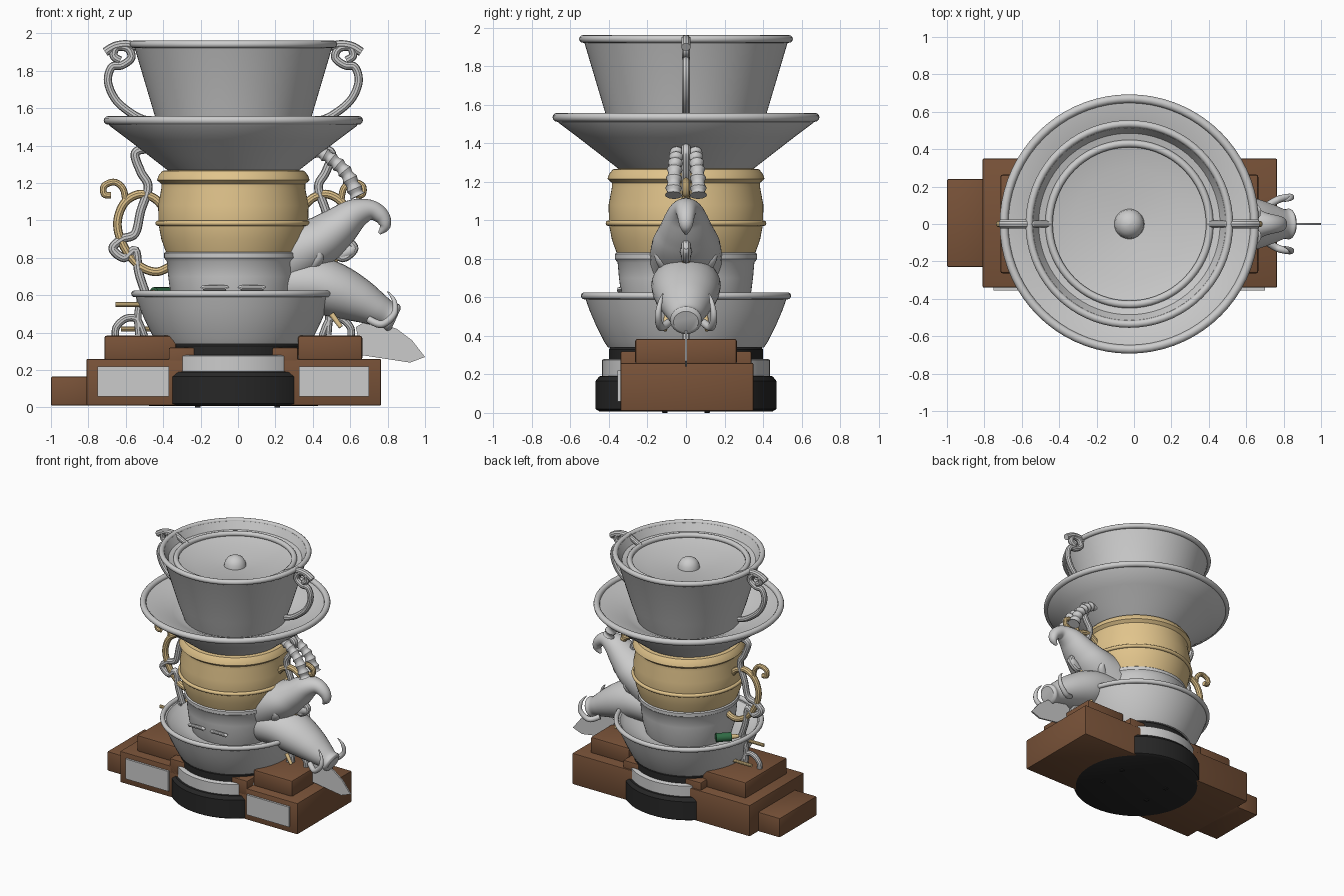
import bpy, bmesh, math
from mathutils import Vector

CX = -0.025  # axis of the stacked vessels


def material(name, col):
    m = bpy.data.materials.new(name)
    m.diffuse_color = (*col, 1)
    return m


WOOD = material("wood", (0.19, 0.085, 0.04))
BLACK = material("black", (0.02, 0.02, 0.02))
GOLD = material("gold", (0.75, 0.55, 0.26))
GREEN = material("green", (0.03, 0.15, 0.06))


def finish(name, bm, mat=None):
    bmesh.ops.recalc_face_normals(bm, faces=bm.faces)
    me = bpy.data.meshes.new(name)
    bm.to_mesh(me)
    bm.free()
    ob = bpy.data.objects.new(name, me)
    bpy.context.collection.objects.link(ob)
    if mat:
        me.materials.append(mat)
    return ob


def skin(bm, rings, closed=False, caps=True):
    vs = [[bm.verts.new(p) for p in r] for r in rings]
    n = len(vs[0])
    pairs = list(zip(vs, vs[1:])) + ([(vs[-1], vs[0])] if closed else [])
    for a, b in pairs:
        for i in range(n):
            bm.faces.new((a[i], a[(i + 1) % n], b[(i + 1) % n], b[i]))
    if caps and not closed:
        bm.faces.new(vs[0])
        bm.faces.new(vs[-1])


def lathe(name, profile, mat=None, closed=False, n=72):
    bm = bmesh.new()
    rings = [[(CX + r * math.cos(2 * math.pi * i / n), r * math.sin(2 * math.pi * i / n), z)
              for i in range(n)] for r, z in profile]
    skin(bm, rings, closed)
    return finish(name, bm, mat)


def rim(name, r, z, t, mat=None):
    lathe(name, [(r + t * math.cos(a * math.pi / 6), z + t * math.sin(a * math.pi / 6))
                 for a in range(12)], mat, True)


def box(name, x0, x1, y0, y1, z0, z1, mat=None, bev=0.008):
    bm = bmesh.new()
    bmesh.ops.create_cube(bm, size=1)
    for v in bm.verts:
        v.co = ((x0 + x1) / 2 + v.co.x * (x1 - x0), (y0 + y1) / 2 + v.co.y * (y1 - y0),
                (z0 + z1) / 2 + v.co.z * (z1 - z0))
    if bev:
        bmesh.ops.bevel(bm, geom=bm.edges[:], offset=bev, segments=2, affect='EDGES', profile=0.5)
    return finish(name, bm, mat)


def smooth(rows, k):
    # Catmull-Rom subdivision of rows of numbers
    P = [rows[0]] + list(rows) + [rows[-1]]
    out = []
    for i in range(1, len(P) - 2):
        for s in range(k):
            t = s / k
            out.append([0.5 * (2 * b + (c - a) * t + (2 * a - 5 * b + 4 * c - d) * t * t
                               + (3 * b - a - 3 * c + d) * t ** 3)
                        for a, b, c, d in zip(P[i - 1], P[i], P[i + 1], P[i + 2])])
    return out + [list(rows[-1])]


def loft(name, rows, mat=None, k=6, n=16):
    # rows: x, y, z, in-plane radius, sideways radius
    R = smooth(rows, k) if k > 1 else rows
    C = [Vector(r[:3]) for r in R]
    rings = []
    for i, r in enumerate(R):
        t = (C[min(i + 1, len(C) - 1)] - C[max(i - 1, 0)]).normalized()
        up = t.cross(Vector((0, 1, 0))).normalized()
        side = up.cross(t)
        rings.append([C[i] + up * r[3] * math.cos(a) + side * r[4] * math.sin(a)
                      for a in (2 * math.pi * j / n for j in range(n))])
    bm = bmesh.new()
    skin(bm, rings)
    return finish(name, bm, mat)


def tube(name, pts, r, mat=None, y=0, both=False, k=6, n=10):
    for sx, tag in ((1, "left"), (-1, "right"))[:2 if both else 1]:
        loft(f"{name}_{tag}" if both else name,
             [(CX + sx * (x - CX), y, z, r, r) for x, z in pts], mat, k, n)


# Wooden plinth with stepped blocks, plaques and feet
box("plinth", -0.81, 0.765, -0.34, 0.35, 0.01, 0.26, WOOD)
box("plinth_step", -1.0, -0.8, -0.23, 0.24, 0.01, 0.165, WOOD)
for tag, a, b, c, d, p, q in (("left", -0.715, -0.33, -0.37, -0.22, -0.75, -0.37),
                              ("right", 0.32, 0.665, 0.17, 0.32, 0.325, 0.70)):
    box("upper_block_" + tag, a, b, -0.265, 0.265, 0.25, 0.385, WOOD, 0.015)
    box("inner_block_" + tag, c, d, -0.34, 0.34, 0.2, 0.32, WOOD)
    box("plaque_" + tag, p, q, -0.356, -0.335, 0.06, 0.22, None, 0)
for x in (-0.215, 0.21):
    for y in (-0.11, 0.11):
        box("foot", x - 0.015, x + 0.015, y - 0.015, y + 0.015, 0, 0.02, BLACK, 0.004)

# Round base
lathe("round_base", [(0.45, 0.008), (0.47, 0.02), (0.47, 0.165), (0.45, 0.19), (0.4, 0.195)], BLACK)
lathe("silver_band", [(0.435, 0.18), (0.435, 0.275), (0.425, 0.28)])
lathe("base_collar", [(0.40, 0.27), (0.40, 0.33), (0.385, 0.35)], BLACK)

# Lower bowl, silver cup and gold cup
lathe("lower_bowl", [(0.36, 0.335), (0.405, 0.34), (0.425, 0.37), (0.47, 0.46), (0.50, 0.53),
                     (0.525, 0.6), (0.50, 0.6), (0.47, 0.57), (0.34, 0.53)])
rim("lower_bowl_rim", 0.528, 0.608, 0.018)
lathe("silver_cup", [(0.31, 0.52), (0.335, 0.6), (0.348, 0.7), (0.355, 0.78), (0.37, 0.8),
                     (0.37, 0.825), (0.35, 0.84)])
lathe("gold_cup", [(0.34, 0.825), (0.36, 0.83), (0.385, 0.9), (0.40, 0.98), (0.402, 1.08),
                   (0.385, 1.17), (0.385, 1.195), (0.408, 1.215), (0.40, 1.24), (0.38, 1.265),
                   (0.34, 1.27)], GOLD)
rim("gold_bead", 0.403, 0.985, 0.014, GOLD)

# Saucer and top cup with recessed lid and knob
lathe("saucer", [(0.34, 1.26), (0.36, 1.275), (0.45, 1.345), (0.56, 1.43), (0.66, 1.505),
                 (0.675, 1.53), (0.64, 1.53), (0.45, 1.46), (0.36, 1.42)])
rim("saucer_rim", 0.67, 1.535, 0.023)
lathe("top_cup", [(0.365, 1.40), (0.42, 1.56), (0.53, 1.93), (0.54, 1.95), (0.515, 1.945),
                  (0.485, 1.89), (0.43, 1.875), (0.3, 1.845), (0.08, 1.83), (0.075, 1.86),
                  (0.055, 1.89), (0.028, 1.905), (0.002, 1.91)])
rim("top_rim", 0.535, 1.942, 0.02)
rim("lid_ring", 0.43, 1.885, 0.02)

# Scroll handles on both sides
tube("top_handle", [(-0.47, 1.53), (-0.55, 1.56), (-0.65, 1.64), (-0.695, 1.74), (-0.675, 1.82),
                    (-0.62, 1.83), (-0.57, 1.87), (-0.59, 1.92), (-0.65, 1.925), (-0.665, 1.88),
                    (-0.63, 1.855)], 0.022, None, both=True)
tube("top_leaf", [(-0.71, 1.9), (-0.66, 1.93), (-0.6, 1.94), (-0.54, 1.93)], 0.024, both=True)
tube("lid_bar", [(-0.55, 1.935), (-0.45, 1.885)], 0.02, both=True, k=1)
tube("gold_handle", [(-0.37, 0.75), (-0.44, 0.725), (-0.53, 0.76), (-0.61, 0.86), (-0.645, 0.98),
                     (-0.61, 1.09), (-0.53, 1.14), (-0.45, 1.12), (-0.39, 1.06)],
     0.023, GOLD, both=True)
tube("gold_scroll", [(-0.6, 1.1), (-0.615, 1.17), (-0.66, 1.205), (-0.715, 1.185), (-0.715, 1.14),
                     (-0.68, 1.135)], 0.018, GOLD, both=True)
tube("silver_handle", [(-0.37, 1.34), (-0.47, 1.38), (-0.55, 1.36), (-0.52, 1.26), (-0.48, 1.18),
                       (-0.52, 1.05), (-0.55, 0.93), (-0.62, 0.9), (-0.67, 0.85), (-0.61, 0.8),
                       (-0.55, 0.84), (-0.53, 0.72), (-0.49, 0.6)], 0.024, both=True)
tube("foot_arch", [(-0.655, 0.38), (-0.65, 0.43), (-0.6, 0.475), (-0.54, 0.47), (-0.5, 0.38)],
     0.02, both=True)
tube("foot_stem", [(-0.53, 0.39), (-0.535, 0.5), (-0.51, 0.62)], 0.02, both=True)

# Gold rods, small loops and bottle around the lower bowl
for y, z, x in ((-0.05, 0.55, -0.655), (0.06, 0.42, -0.625)):
    tube("gold_rod", [(x, z), (x + 0.19, z)], 0.013, GOLD, y, k=1)
for x in (-0.125, 0.075):
    tube("front_loop", [(x - 0.065, 0.635), (x - 0.05, 0.64), (x + 0.05, 0.64), (x + 0.065, 0.635)],
         0.014, None, -0.345, k=2)
loft("bottle", [(-0.37, 0.15, 0.61, 0.033, 0.033), (-0.45, 0.07, 0.61, 0.033, 0.033)], GREEN, 1)
loft("bottle_neck", [(-0.45, 0.07, 0.61, 0.02, 0.02), (-0.49, 0.03, 0.61, 0.012, 0.012)], GOLD, 1)

# Upper beast head with hooked muzzle and ridged horns
loft("upper_head", [(0.24, 0, 0.80, 0.19, 0.19), (0.42, 0, 0.88, 0.14, 0.175),
                    (0.52, 0, 0.95, 0.115, 0.14), (0.62, 0, 1.03, 0.085, 0.10),
                    (0.71, 0, 1.055, 0.055, 0.06), (0.77, 0, 1.02, 0.042, 0.045),
                    (0.785, 0, 0.97, 0.03, 0.033), (0.755, 0, 0.93, 0.008, 0.008)], n=28)
loft("brow_knob", [(0.52, 0, 0.8, 0.02, 0.02), (0.6, 0, 0.84, 0.035, 0.03),
                   (0.64, 0, 0.86, 0.01, 0.01)])
for s in (1, -1):
    path = smooth([(0.4, 0.045, 1.38), (0.49, 0.05, 1.335), (0.58, 0.06, 1.25), (0.64, 0.065, 1.13)], 8)
    loft("horn", [(x, s * y, z, w, w) for i, (x, y, z) in enumerate(path)
                  for w in [0.027 + 0.0004 * i + (0.008 if i % 3 == 0 else 0)]], k=2, n=12)

    # Boar ears and tusks
    loft("ear", [(0.40, s * 0.10, 0.77, 0.04, 0.045), (0.43, s * 0.135, 0.81, 0.03, 0.03),
                 (0.42, s * 0.16, 0.85, 0.004, 0.004)])
    loft("tusk", [(0.70, s * 0.09, 0.47, 0.02, 0.02), (0.77, s * 0.13, 0.445, 0.02, 0.02),
                  (0.835, s * 0.145, 0.5, 0.017, 0.017), (0.835, s * 0.135, 0.57, 0.012, 0.012),
                  (0.80, s * 0.12, 0.62, 0.003, 0.003)])
    loft("cheek_tip", [(0.5, s * 0.1, 0.5, 0.015, 0.015), (0.55, s * 0.11, 0.43, 0.012, 0.012)],
         GOLD, 1)

# Boar head
loft("boar_head", [(0.22, 0, 0.66, 0.15, 0.18), (0.40, 0, 0.66, 0.15, 0.18),
                   (0.52, 0, 0.625, 0.145, 0.17), (0.64, 0, 0.575, 0.12, 0.14),
                   (0.74, 0, 0.525, 0.09, 0.105), (0.80, 0, 0.495, 0.072, 0.08),
                   (0.83, 0, 0.48, 0.078, 0.082), (0.845, 0, 0.473, 0.06, 0.065)], n=28)

# Flat blade under the boar
bm = bmesh.new()
outline = [(0.63, 0.43), (0.66, 0.28), (0.92, 0.24), (1.0, 0.27), (0.93, 0.36), (0.85, 0.42), (0.7, 0.47)]
skin(bm, [[(x, y, z) for x, z in outline] for y in (-0.006, 0.006)])
finish("blade", bm)

for ob in bpy.context.collection.objects:
    ob.select_set(True)
    bpy.context.view_layer.objects.active = ob
bpy.ops.object.shade_smooth_by_angle(angle=math.radians(35))
